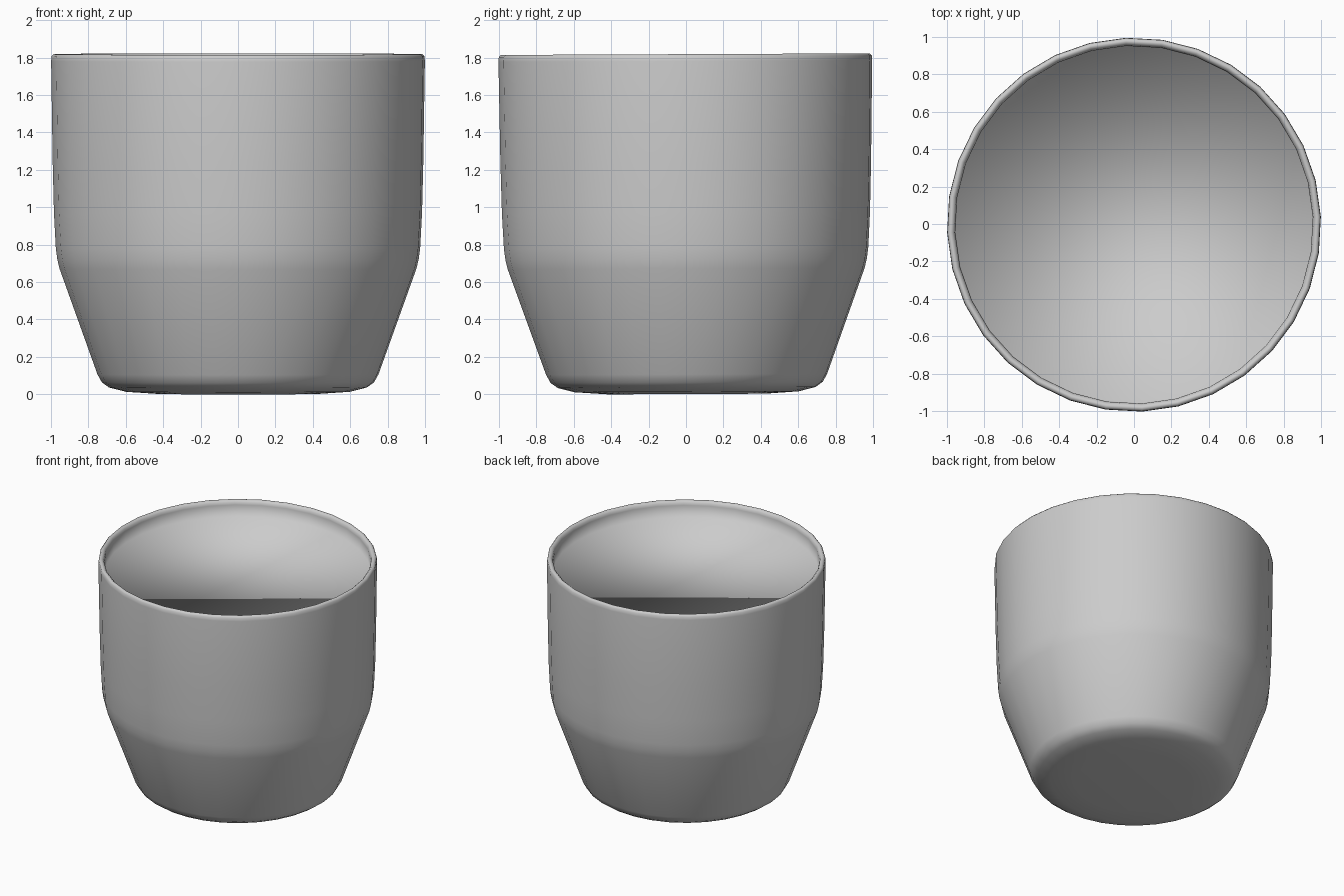
import bpy, bmesh, math

cube = bpy.data.objects.get("Cube")
if cube:
    bpy.data.objects.remove(cube, do_unlink=True)

SIDES = 32
TURN = math.radians(2.5)

# Radius and height, from the underside up over the lip to the filled top
PROFILE = [
    (0.42, 0.0), (0.60, 0.012), (0.69, 0.035), (0.728, 0.062), (0.752, 0.105),
    (0.955, 0.67), (0.967, 0.72), (0.975, 0.78), (0.985, 0.97), (0.992, 1.25),
    (1.0, 1.78), (0.998, 1.805), (0.988, 1.817), (0.975, 1.817),
    (0.962, 1.805), (0.957, 1.785), (0.955, 1.693),
]

grey = bpy.data.materials.new("plain_grey")
grey.use_nodes = True
grey.diffuse_color = (0.6, 0.6, 0.6, 1)
grey.node_tree.nodes["Principled BSDF"].inputs["Base Color"].default_value = (0.6, 0.6, 0.6, 1)


def ring(bm, radius, z):
    angles = [TURN + math.tau * i / SIDES for i in range(SIDES)]
    return [bm.verts.new((radius * math.cos(a), radius * math.sin(a), z)) for a in angles]


# Lathe the cup body
bm = bmesh.new()
rings = [ring(bm, r, z) for r, z in PROFILE]
for low, high in zip(rings, rings[1:]):
    for i in range(SIDES):
        j = (i + 1) % SIDES
        bm.faces.new((low[i], low[j], high[j], high[i]))

# Flat underside and the flat surface below the lip
bm.faces.new(rings[0][::-1])
bm.faces.new(rings[-1])
for face in bm.faces:
    face.smooth = True

mesh = bpy.data.meshes.new("cup_body")
bm.to_mesh(mesh)
bm.free()
mesh.materials.append(grey)
cup = bpy.data.objects.new("cup_body", mesh)
bpy.context.collection.objects.link(cup)

# The cup leans forward very slightly
cup.rotation_euler.x = math.radians(0.25)
cup.location = (0, 0.004, 0.001)
